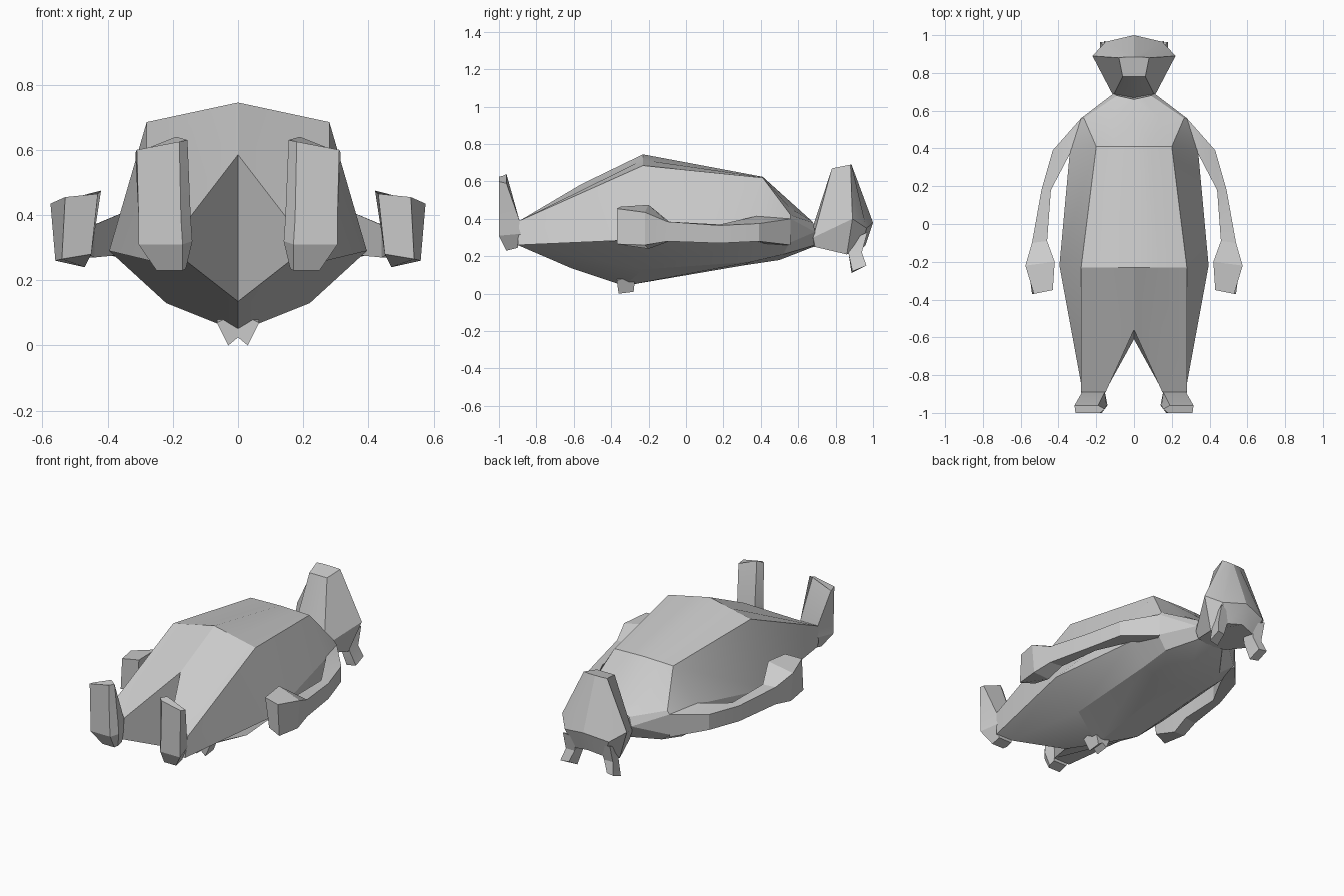
import bpy
import bmesh
import math

if "Cube" in bpy.data.objects:
    bpy.data.objects.remove(bpy.data.objects["Cube"])

grey = bpy.data.materials.new("plain_grey")
grey.use_nodes = True
colour = (0.6, 0.6, 0.6, 1)
grey.diffuse_color = colour
grey.node_tree.nodes["Principled BSDF"].inputs["Base Color"].default_value = colour


def loft(name, rings, sides=(1,), closed=True, extra_faces=()):
    """Skin rings of points; sides (1, -1) joins both halves at x = 0."""
    count = len(rings[0])
    bm = bmesh.new()
    for side in sides:
        grid = [[bm.verts.new((x * side, y, z)) for x, y, z in ring] for ring in rings]
        for lower, upper in zip(grid, grid[1:]):
            for i in range(count if closed else count - 1):
                j = (i + 1) % count
                bm.faces.new((lower[i], lower[j], upper[j], upper[i]))
        if closed:
            bm.faces.new(grid[0])
            bm.faces.new(grid[-1])
        for ring_index, columns in extra_faces:
            bm.faces.new([grid[ring_index][c] for c in columns])
    bmesh.ops.remove_doubles(bm, verts=bm.verts, dist=0.001)
    bmesh.ops.recalc_face_normals(bm, faces=bm.faces)
    mesh = bpy.data.meshes.new(name)
    bm.to_mesh(mesh)
    bm.free()
    mesh.materials.append(grey)
    obj = bpy.data.objects.new(name, mesh)
    bpy.context.collection.objects.link(obj)
    bpy.ops.object.select_all(action="DESELECT")
    obj.select_set(True)
    bpy.context.view_layer.objects.active = obj
    bpy.ops.object.shade_smooth_by_angle(angle=math.radians(20))


def pair(name, rings):
    """Make a left part and its mirrored right part."""
    loft("left_" + name, rings, sides=(1,))
    loft("right_" + name, rings, sides=(-1,))


# Body and legs: half sections from belly centre round to back centre.
# The flank splits above and below the arm and closes to one edge elsewhere.
throat_side = (.11, .69, .33)
hip_side = (.395, -.22, .29)
ankle_side = (.27, -.9, .26)
neck = [(0, .66, .4), (.09, .68, .38), throat_side, throat_side, (.08, .69, .26), (0, .68, .25)]
collar = [(0, .56, .49), (.265, .56, .42), (.28, .56, .4), (.28, .55, .27), (.2, .52, .21), (0, .5, .18)]
chest = [(0, .41, .625), (.2, .41, .62), (.34, .38, .41), (.34, .38, .28), (.22, .35, .17), (0, .3, .15)]
hips = [(0, -.23, .745), (.28, -.23, .685), hip_side, hip_side, (.22, -.23, .13), (0, -.33, .042)]
ankles = [(0, -.56, .585), (.28, -.89, .39), ankle_side, ankle_side, (.16, -.9, .26), (0, -.61, .135)]
inner_ankle = (.15, -.89, .39)


def add_inner_column(ring, point=None):
    """Insert a point beside the belly centre, midway unless one is given."""
    midway = tuple((a + b) / 2 for a, b in zip(ring[0], ring[1]))
    return [ring[0], point or midway, *ring[1:]]


torso = [add_inner_column(ring) for ring in (neck, collar, chest, hips)]
loft("body", torso + [add_inner_column(ankles, inner_ankle)], sides=(1, -1), closed=False,
     extra_faces=[(0, range(7)), (4, (1, 2, 3, 5)), (4, (0, 1, 5, 6))])

# Head: half sections from the chin and throat side round to the crown
skull_base = [(0, .67, .25), (.1, .69, .25), (.15, .86, .21), (.1, .94, .24), (0, .96, .26)]
skull = [(0, .66, .3), (.11, .68, .3), (.22, .89, .4), (.15, .965, .35), (0, 1, .38)]
muzzle = [(0, .78, .67), (.06, .78, .67), (.08, .88, .69), (.04, .885, .69), (0, .885, .69)]
loft("head", [skull_base, skull, muzzle], sides=(1, -1), closed=False,
     extra_faces=[(0, range(5)), (2, range(5))])

# Ears pinched in the middle and flaring at the tips
pair("ear", [
    [(.08, .87, .28), (.14, .87, .28), (.16, .97, .33), (.08, .95, .3)],
    [(.09, .87, .21), (.15, .87, .21), (.16, .94, .22), (.1, .94, .22)],
    [(.12, .885, .11), (.18, .89, .12), (.18, .965, .15), (.13, .955, .15)],
])


def arm_ring(inner, outer, bottom, inner_top, outer_top):
    """Four corners across an arm from its inner and outer edge points."""
    return [(*inner, bottom), (*outer, bottom), (*outer, outer_top), (*inner, inner_top)]


# Arms ending in wedge-shaped hands
pair("arm", [
    arm_ring((.24, .44), (.28, .56), .26, .4, .4),
    arm_ring((.335, .38), (.43, .39), .28, .415, .375),
    arm_ring((.44, .18), (.49, .18), .27, .37, .365),
    arm_ring((.46, -.09), (.54, -.1), .28, .385, .385),
    [(.47, -.2, .24), (.56, -.22, .26), (.575, -.22, .435), (.42, -.2, .475)],
    [(.45, -.34, .28), (.54, -.37, .265), (.53, -.37, .455), (.43, -.35, .465)],
])

# Feet standing upright at the leg ends, with a bevelled inner front edge
pair("foot", [
    [(.16, -.9, .245), (.16, -.94, .235), (.17, -.96, .23), (.25, -.96, .23), (.25, -.9, .245)],
    [(.155, -.885, .32), (.14, -.96, .32), (.17, -1, .31), (.305, -1, .31), (.275, -.885, .32)],
    [(.155, -.89, .39), (.145, -.96, .39), (.175, -1, .39), (.305, -1, .39), (.275, -.89, .39)],
    [(.19, -.96, .64), (.155, -.98, .63), (.18, -1, .625), (.31, -1, .6), (.315, -.96, .59)],
])

# Short tail split into two prongs
pair("tail_prong", [
    [(0, -.36, .1), (.065, -.37, .07), (.06, -.27, .1), (0, -.27, .1)],
    [(0, -.36, .025), (.03, -.36, 0), (.03, -.28, .01), (0, -.28, .03)],
])
